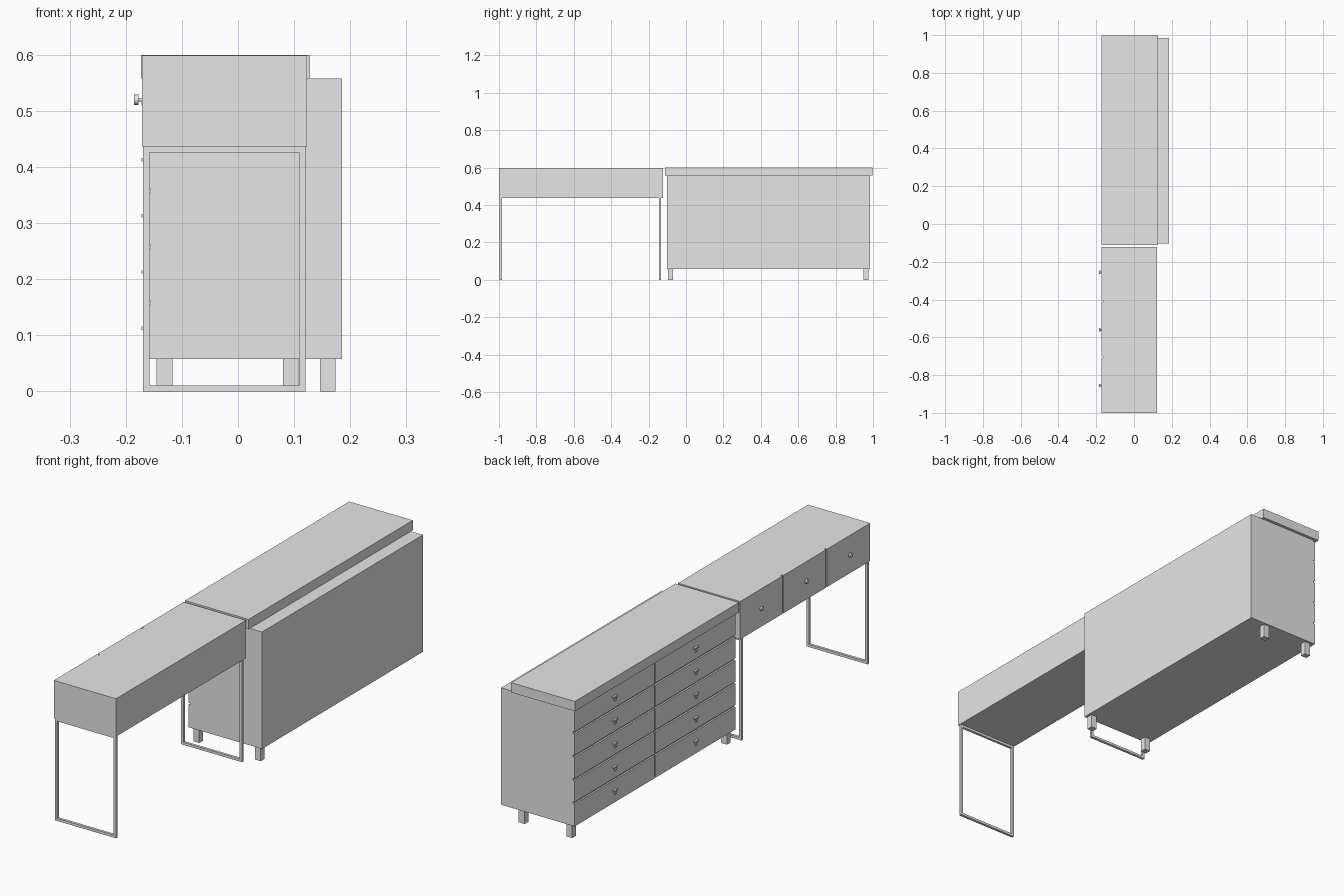
import bpy
import math

cube = bpy.data.objects.get("Cube")
if cube:
    bpy.data.objects.remove(cube, do_unlink=True)

grey = bpy.data.materials.new("light_grey")
grey.use_nodes = True
grey.diffuse_color = (0.8, 0.8, 0.8, 1)
grey.node_tree.nodes["Principled BSDF"].inputs["Base Color"].default_value = (0.8, 0.8, 0.8, 1)


def box(name, x, y, z):
    """Box spanning the given (low, high) ranges."""
    spans = (x, y, z)
    bpy.ops.mesh.primitive_cube_add(size=1)
    ob = bpy.context.object
    ob.name = name
    ob.location = [(a + b) / 2 for a, b in spans]
    ob.scale = [b - a for a, b in spans]
    bpy.ops.object.transform_apply(location=False, rotation=False, scale=True)
    ob.data.materials.append(grey)
    return ob


def rod(name, radius, x, y, z):
    """Round rod lying along x."""
    bpy.ops.mesh.primitive_cylinder_add(
        vertices=16, radius=radius, depth=x[1] - x[0],
        location=((x[0] + x[1]) / 2, y, z), rotation=(0, math.pi / 2, 0))
    ob = bpy.context.object
    ob.name = name
    ob.data.materials.append(grey)
    bpy.ops.object.shade_smooth_by_angle()


# Desk box with three drawer fronts and round knobs
DESK_Y = (-1.0, -0.122)
DESK_Z = (0.437, 0.599)
GAP = 0.004
box("desk_body", (-0.163, 0.123), DESK_Y, DESK_Z)
edges = (DESK_Y[0], -0.705, -0.41, DESK_Y[1])
for i, knob_y in enumerate((-0.855, -0.56, -0.255)):
    low = edges[i] + (GAP if i > 0 else 0)
    high = edges[i + 1] - (GAP if i < 2 else 0)
    box(f"desk_drawer_{i + 1}", (-0.171, -0.163), (low, high), DESK_Z)
    rod(f"knob_stem_{i + 1}", 0.003, (-0.178, -0.17), knob_y, 0.52)
    rod(f"knob_head_{i + 1}", 0.009, (-0.185, -0.177), knob_y, 0.52)

# Rectangular tube frames that carry the desk
BAR = 0.011
for side, y0 in (("front", -0.996), ("rear", -0.144)):
    y = (y0, y0 + BAR)
    x0, x1 = -0.169, 0.12
    box(f"{side}_frame_floor_bar", (x0, x1), y, (0, BAR))
    box(f"{side}_frame_top_bar", (x0, x1), y, (DESK_Z[0] - BAR, DESK_Z[0]))
    for label, x in (("right", x0), ("left", x1 - BAR)):
        box(f"{side}_frame_{label}_post", (x, x + BAR), y, (BAR, DESK_Z[0] - BAR))

# Cabinet body and offset top slab
CAB_Y = (-0.102, 0.985)
CAB_Z = (0.058, 0.558)
FACE = -0.163
box("cabinet_body", (FACE + 0.007, 0.185), CAB_Y, CAB_Z)
box("cabinet_top", (-0.173, 0.128), (-0.111, 0.998), (CAB_Z[1], 0.6))

# Two columns of five cabinet drawers with small hooked pulls
mid = sum(CAB_Y) / 2
row = (CAB_Z[1] - CAB_Z[0]) / 5
columns = ((CAB_Y[0], mid - GAP), (mid + GAP, CAB_Y[1]))
for c, y in enumerate(columns):
    for r in range(5):
        tag = f"{c + 1}_{r + 1}"
        low = CAB_Z[0] + r * row
        box(f"cabinet_drawer_{tag}", (FACE, FACE + 0.007), y,
            (low + (GAP if r else 0), low + row - GAP))
        cy = sum(y) / 2
        cz = low + row / 2 + 0.005
        box(f"pull_plate_{tag}", (FACE - 0.004, FACE), (cy - 0.01, cy + 0.004),
            (cz - 0.02, cz + 0.003))
        box(f"pull_hook_{tag}", (FACE - 0.009, FACE), (cy - 0.01, cy + 0.016),
            (cz - 0.003, cz + 0.003))

# Square cabinet legs; the far left one is set further in
for name, x, y in (("front_right_leg", -0.131, -0.082), ("front_left_leg", 0.16, -0.082),
                   ("back_right_leg", -0.131, 0.963), ("back_left_leg", 0.094, 0.963)):
    box(name, (x - 0.014, x + 0.014), (y - 0.013, y + 0.013), (0, CAB_Z[0]))
